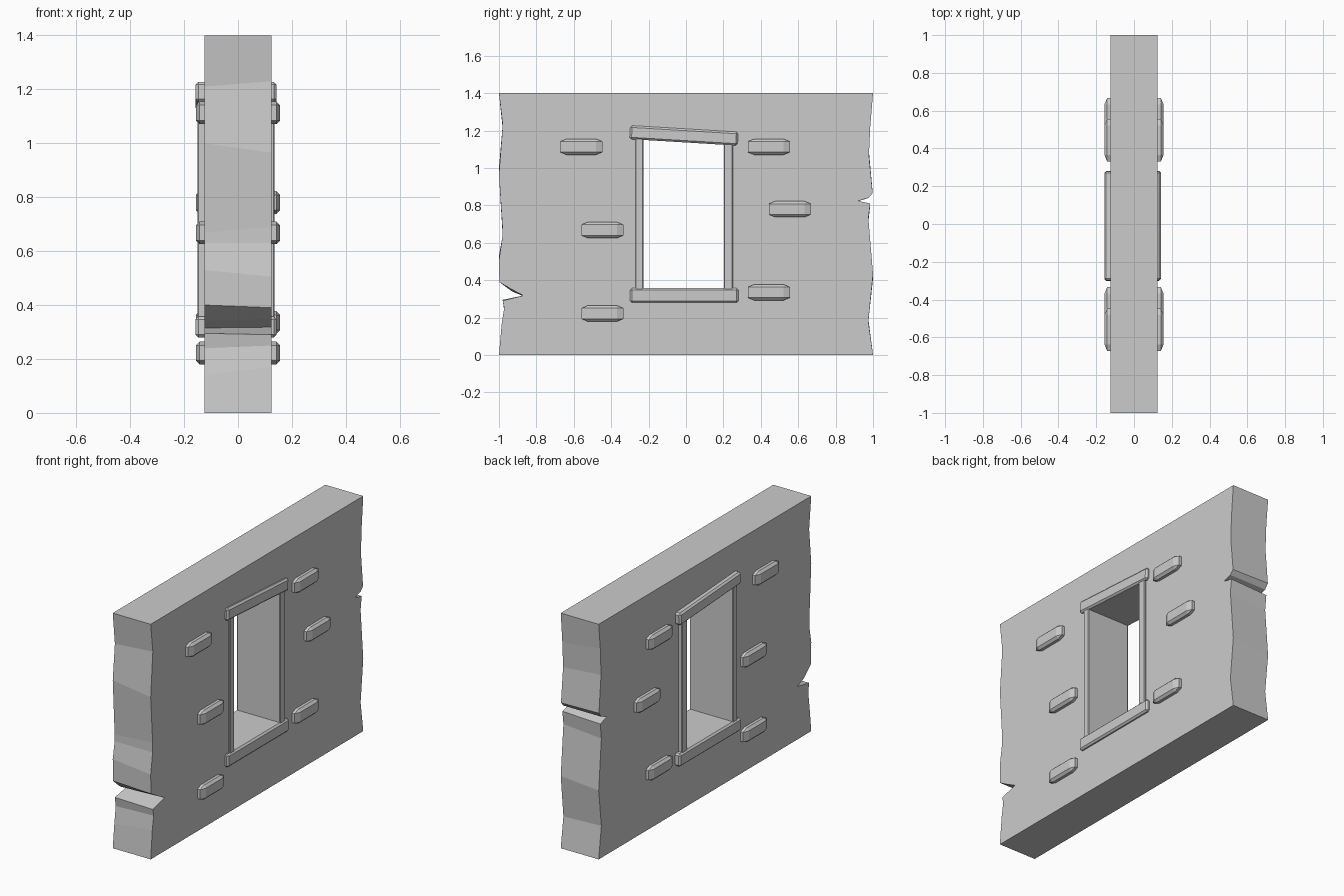
import bpy, bmesh
from mathutils import Vector

if "Cube" in bpy.data.objects:
    bpy.data.objects.remove(bpy.data.objects["Cube"])


def add_mesh(name, bm):
    bmesh.ops.recalc_face_normals(bm, faces=bm.faces)
    me = bpy.data.meshes.new(name)
    bm.to_mesh(me)
    bm.free()
    ob = bpy.data.objects.new(name, me)
    bpy.context.collection.objects.link(ob)
    return ob


def box(name, lo, hi, bevel=0.0, tilt=0.0):
    """Box between two corners, with optional edge chamfer and tilt about x."""
    lo, hi = Vector(lo), Vector(hi)
    bm = bmesh.new()
    bmesh.ops.create_cube(bm, size=1)
    for v in bm.verts:
        v.co *= hi - lo
    if bevel:
        bmesh.ops.bevel(bm, geom=bm.edges[:], offset=bevel, segments=1, affect='EDGES')
    ob = add_mesh(name, bm)
    ob.location = (lo + hi) / 2
    ob.rotation_euler.x = tilt
    return ob


# Wall slab: weathered end profiles as (y, z on -x side, z on +x side)
W = 0.125
front_end = [(-1, 1.4, 1.4), (-0.98, 1.21, 1.23), (-1, 1.0, 0.965), (-0.982, 0.67, 0.69),
             (-0.982, 0.63, 0.63), (-1, 0.53, 0.505), (-0.998, 0.40, 0.39),
             (-0.93, 0.34, 0.35), (-0.87, 0.315, 0.318), (-0.98, 0.295, 0.29),
             (-0.972, 0.24, 0.25), (-0.985, 0.14, 0.17), (-1, 0.0, 0.0)]
back_end = [(1, 0.0, 0.0), (0.975, 0.19, 0.18), (1, 0.41, 0.43), (0.975, 0.71, 0.73),
            (0.985, 0.80, 0.81), (0.92, 0.822, 0.824), (0.975, 0.84, 0.84),
            (0.998, 0.87, 0.865), (0.978, 1.09, 1.07), (0.985, 1.25, 1.22), (1, 1.4, 1.4)]
bm = bmesh.new()
prof = front_end + back_end
left = [bm.verts.new((-W, y, z)) for y, z, _ in prof]
right = [bm.verts.new((W, y, z)) for y, _, z in prof]
bm.faces.new(left)
bm.faces.new(right[::-1])
for i in range(len(prof)):
    j = (i + 1) % len(prof)
    bm.faces.new((left[j], left[i], right[i], right[j]))
wall = add_mesh("wall", bm)

# Window opening cut through the wall
cutter = box("opening_cutter", (-0.3, -0.245, 0.32), (0.3, 0.228, 1.16))
cutter.hide_render = True
cutter.hide_viewport = False
mod = wall.modifiers.new("opening", 'BOOLEAN')
mod.operation = 'DIFFERENCE'
mod.solver = 'EXACT'
mod.object = cutter
bpy.context.view_layer.objects.active = wall
bpy.ops.object.modifier_apply(modifier="opening")
bpy.data.objects.remove(cutter)

# Window frame: posts, sill and crooked lintel
box("left_post", (-0.15, -0.27, 0.33), (0.136, -0.228, 1.17), 0.004)
box("right_post", (-0.15, 0.203, 0.33), (0.136, 0.25, 1.15), 0.004)
box("sill", (-0.157, -0.30, 0.28), (0.143, 0.28, 0.357), 0.01)
box("lintel", (-0.157, -0.30, 1.137), (0.143, 0.278, 1.21), 0.01, -0.06)

# Protruding bricks running through the wall, chamfer stretched along their length
for i, (y, z) in enumerate([(-0.56, 1.113), (-0.447, 0.668), (-0.447, 0.222),
                            (0.443, 1.113), (0.555, 0.78), (0.443, 0.335)]):
    s = 2.4
    b = box("brick_%d" % (i + 1), (-0.156, y - 0.1125 / s, z - 0.0425),
            (0.156, y + 0.1125 / s, z + 0.0425), 0.014)
    b.scale.y = s
